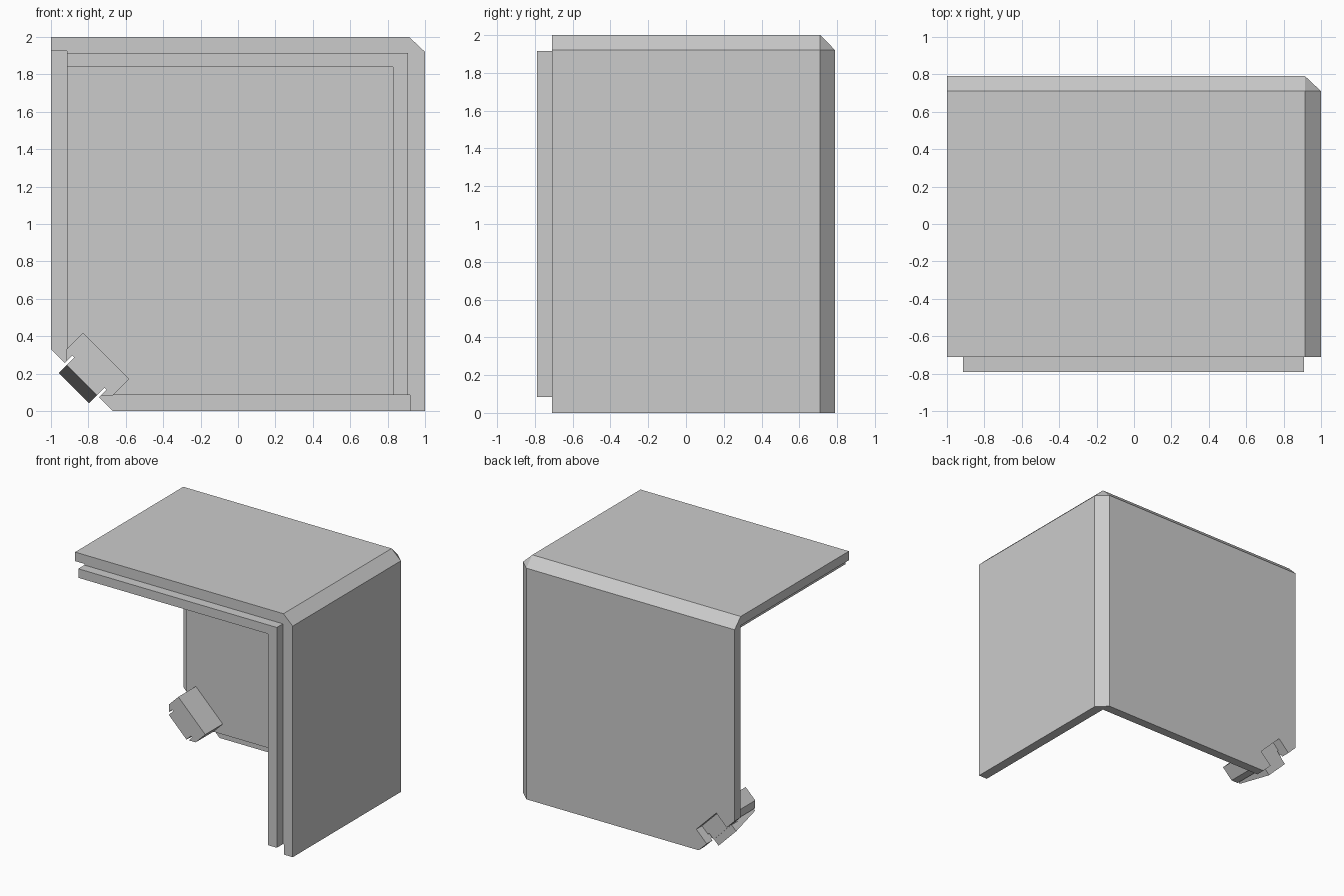
import bpy
import bmesh
from itertools import product
from mathutils import Matrix, Vector

if "Cube" in bpy.data.objects:
    bpy.data.objects.remove(bpy.data.objects["Cube"])

grey = bpy.data.materials.new("light_grey")
grey.use_nodes = True
grey.diffuse_color = (0.6, 0.6, 0.6, 1)
grey.node_tree.nodes["Principled BSDF"].inputs["Base Color"].default_value = (0.6, 0.6, 0.6, 1)

# Diagonal frame of the clipped lower corner: along the cut, depth, inward
S = 0.5 ** 0.5
CORNER = Matrix(((S, 0, S, -0.835), (0, 1, 0, 0), (-S, 0, S, 0.165), (0, 0, 0, 1)))
WORLD = Matrix.Identity(4)


def solid(name, points, frame=WORLD):
    """Convex flat-faced solid around the given points."""
    bm = bmesh.new()
    for p in points:
        bm.verts.new(frame @ Vector(p))
    bmesh.ops.convex_hull(bm, input=bm.verts[:])
    bmesh.ops.dissolve_limit(bm, angle_limit=0.01, verts=bm.verts[:], edges=bm.edges[:])
    bmesh.ops.recalc_face_normals(bm, faces=bm.faces[:])
    mesh = bpy.data.meshes.new(name)
    bm.to_mesh(mesh)
    bm.free()
    mesh.materials.append(grey)
    obj = bpy.data.objects.new(name, mesh)
    bpy.context.collection.objects.link(obj)
    return obj


def box(name, low, high, frame=WORLD):
    return solid(name, product(*zip(low, high)), frame)


def cut(obj, low, high, frame=WORLD):
    """Subtract a box from an object."""
    cutter = box("cutter", low, high, frame)
    cutter.hide_render = True
    mod = obj.modifiers.new("cut", "BOOLEAN")
    mod.operation = "DIFFERENCE"
    mod.solver = "EXACT"
    mod.object = cutter
    bpy.context.view_layer.objects.active = obj
    bpy.ops.object.modifier_apply(modifier=mod.name)
    bpy.data.objects.remove(cutter)


# Outer shell: top, back and side panels with chamfered outer edges
X, Y, Z = 0.915, 0.71, 1.92
outline = []
for y_end in (-0.71, Y):
    outline += [(-1, y_end, 2), (X, y_end, 2), (1, y_end, Z), (1, y_end, 0), (-1, y_end, 0)]
outline += [(x, 0.79, z) for x in (-1, X) for z in (0, Z)]
shell = solid("outer_shell", outline)
cut(shell, (-2, -2, -1), (0.92, 0.715, 1.925))

# Inner liner, set back at two sides and forming a slim tongue at the front
liner = box("inner_liner", (-0.915, -0.79, 0.085), (0.92, 0.715, 1.925))
cut(liner, (-2, -2, -1), (0.83, 0.63, 1.84))
cut(liner, (-2, -2, 1.915), (2, -0.71, 3))
cut(liner, (0.91, -2, -1), (2, -0.71, 3))

# Latch block inside the clipped corner
half = [(0.115, 0), (0.175, 0.06), (0.175, 0.184)]
block = solid("latch_block", [(side * a, y, b) for side in (-1, 1)
                              for y in (0.4, 0.63) for a, b in half], CORNER)

# Clipped corner, and slits that free the latch on both sides
for part in (shell, liner):
    cut(part, (-1, -2, -1), (1, 2, 0), CORNER)
for part in (liner, block):
    for start in (-0.13, 0.115):
        cut(part, (start, 0.2, -0.1), (start + 0.015, 0.9, 0.057), CORNER)

# Pocket through the back panel behind the latch
cut(shell, (-0.13, 0.6, -0.1), (0.13, 0.9, 0.135), CORNER)

# Sloped latch hook
solid("latch_hook", [(a, y, b) for a in (-0.115, 0.115)
                     for y, b in ((0.4, 0), (0.71, -0.06), (0.71, 0))], CORNER)
